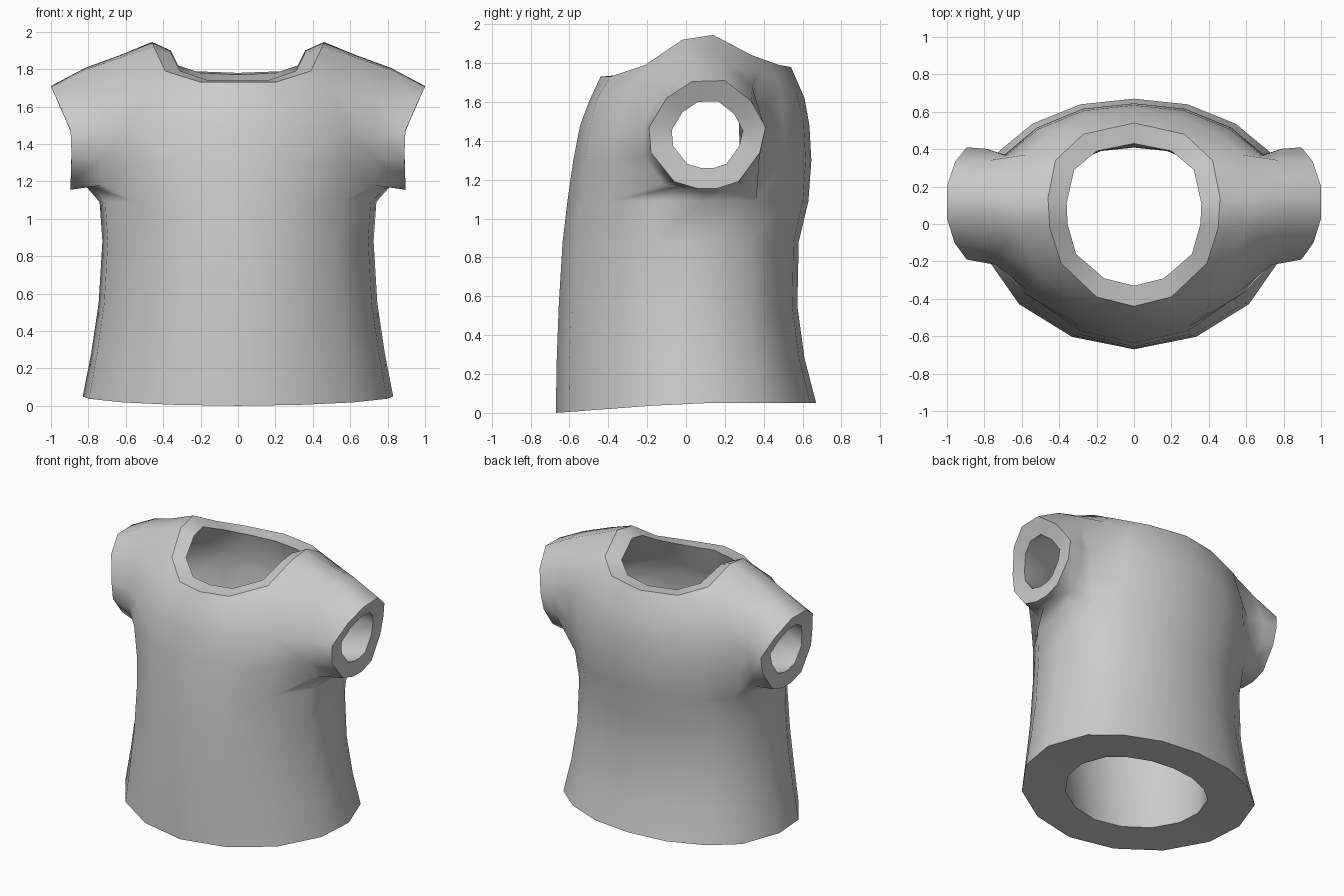
import bpy, bmesh
from mathutils import Vector

if "Cube" in bpy.data.objects:
    bpy.data.objects.remove(bpy.data.objects["Cube"])

# Half cross-section of the torso, front centre to back centre
SECTION = [(0, -1), (.40, -.90), (.74, -.64), (.96, -.25),
           (1, .15), (.875, .575), (.655, .80), (.345, .955), (0, 1)]
# Torso rows: z, half width, front depth, back depth, lining scale
ROWS = [(0, .83, .67, .67, .61), (.28, .785, .665, .61, .67),
        (.55, .745, .655, .573, .72), (.88, .725, .635, .58, .73),
        (1.09, .74, .61, .63, .73),
        (1.30, .79, .58, .645, .74), (1.48, .78, .545, .635, .75)]
ARMPIT = 4
# Yoke row, neck edge and neck lining edge
YOKE = [(0, -.50, 1.60), (.25, -.46, 1.615), (.49, -.29, 1.69), (.62, -.01, 1.865),
        (.63, .15, 1.875), (.58, .37, 1.75), (.46, .48, 1.69), (.26, .57, 1.645), (0, .61, 1.62)]
NECK = [(0, -.44, 1.73), (.20, -.39, 1.73), (.39, -.21, 1.79), (.45, -.02, 1.92),
        (.46, .14, 1.945), (.42, .34, 1.84), (.345, .41, 1.815), (.27, .48, 1.79), (0, .54, 1.78)]
NECK_IN = [(0, -.33, 1.74), (.16, -.29, 1.74), (.31, -.16, 1.79), (.355, 0, 1.88),
           (.36, .11, 1.90), (.32, .29, 1.82), (.26, .34, 1.80), (.20, .39, 1.78), (0, .43, 1.77)]
# Sleeve opening, in the same order as the armhole loop
CUFF = [(.895, -.06, 1.19), (.895, .06, 1.155), (.895, .16, 1.155), (.895, .27, 1.19),
        (.89, .38, 1.34), (.895, .41, 1.47), (.955, .335, 1.605), (1, .20, 1.71),
        (1, .03, 1.705), (.96, -.10, 1.62), (.895, -.19, 1.47), (.89, -.18, 1.34)]


def shell_points(lining):
    """Torso grid, from hem to neck, for the cloth or its lining."""
    grid = []
    for i, (z, w, front, back, s) in enumerate(ROWS):
        k = s if lining else 1
        row = []
        for x, y in SECTION:
            depth = y * (front if y < 0 else back) * k
            zz = z + (.05 * min(1, (depth + .67) / .67) if i == 0 else 0)
            if lining and i == ARMPIT:
                zz += .08
            row.append(Vector((x * w * k, depth, zz)))
        grid.append(row)
    yoke = [Vector(p) for p in YOKE]
    if lining:
        yoke = [Vector((p.x * .77, p.y * .79 + .01, p.z - .07)) for p in yoke]
    grid.append(yoke)
    grid.append([Vector(p) for p in (NECK_IN if lining else NECK)])
    return grid


def armhole(g):
    a, d = ARMPIT, ARMPIT + 3
    return ([g[a][i] for i in (2, 3, 4, 5)] + [g[a + 1][5], g[a + 2][5]]
            + [g[d][i] for i in (5, 4, 3, 2)] + [g[a + 2][2], g[a + 1][2]])


def sleeve_points(g, lining):
    """Two rings: the middle of the sleeve and the cuff."""
    cuff = [Vector(p) for p in CUFF]
    if lining:
        for p in cuff:
            p.y = .11 + (p.y - .11) * .61
            p.z = 1.43 + (p.z - 1.43) * .62
            p.x = .89 + max(0, p.z - 1.46) * .42
    mid = []
    for i, (h, c) in enumerate(zip(armhole(g), cuff)):
        m = Vector((h.x + (c.x - h.x) * .5, h.y + (c.y - h.y) * .82, h.z + (c.z - h.z) * .5))
        if not lining:
            m.z += .055 if i in (1, 2) else .04 if i in (0, 3) else .015 if i in (7, 8) else 0
        mid.append(m)
    return mid, cuff


bm = bmesh.new()
rim = bm.faces.layers.int.new("rim")


def strip(a, b, closed=False, is_rim=False, skip=()):
    n = len(a)
    for i in range(n if closed else n - 1):
        if i not in skip:
            j = (i + 1) % n
            f = bm.faces.new((a[i], a[j], b[j], b[i]))
            f.smooth = True
            f[rim] = int(is_rim)


for side in (1, -1):
    def verts(points):
        return [bm.verts.new((p.x * side, p.y, p.z)) for p in points]

    edges = []
    for lining in (False, True):
        pts = shell_points(lining)
        grid = [verts(r) for r in pts]
        # Torso wall, leaving the armhole open
        for r in range(len(grid) - 1):
            gap = (2, 3, 4) if ARMPIT <= r < ARMPIT + 3 else ()
            strip(grid[r], grid[r + 1], skip=gap)
        # Sleeve wall
        mid, cuff = (verts(p) for p in sleeve_points(pts, lining))
        strip(armhole(grid), mid, closed=True)
        strip(mid, cuff, closed=True)
        edges.append((grid[0], grid[-1], cuff))
    # Hem, neck and cuff rims join cloth and lining
    for k in range(3):
        strip(edges[0][k], edges[1][k], closed=(k == 2), is_rim=True)

# Weld the centre seam and drop vertices left inside the armholes
centre = [v for v in bm.verts if abs(v.co.x) < 1e-5]
bmesh.ops.remove_doubles(bm, verts=centre, dist=1e-4)
bmesh.ops.delete(bm, geom=[v for v in bm.verts if not v.link_faces], context='VERTS')
bmesh.ops.recalc_face_normals(bm, faces=bm.faces)
for e in bm.edges:
    if len(e.link_faces) == 2 and e.link_faces[0][rim] != e.link_faces[1][rim]:
        e.smooth = False

mesh = bpy.data.meshes.new("shirt")
bm.to_mesh(mesh)
bm.free()
cloth = bpy.data.materials.new("grey cloth")
cloth.diffuse_color = (.6, .6, .6, 1)
cloth.use_nodes = True
cloth.node_tree.nodes["Principled BSDF"].inputs["Base Color"].default_value = cloth.diffuse_color
mesh.materials.append(cloth)
bpy.context.collection.objects.link(bpy.data.objects.new("shirt", mesh))
